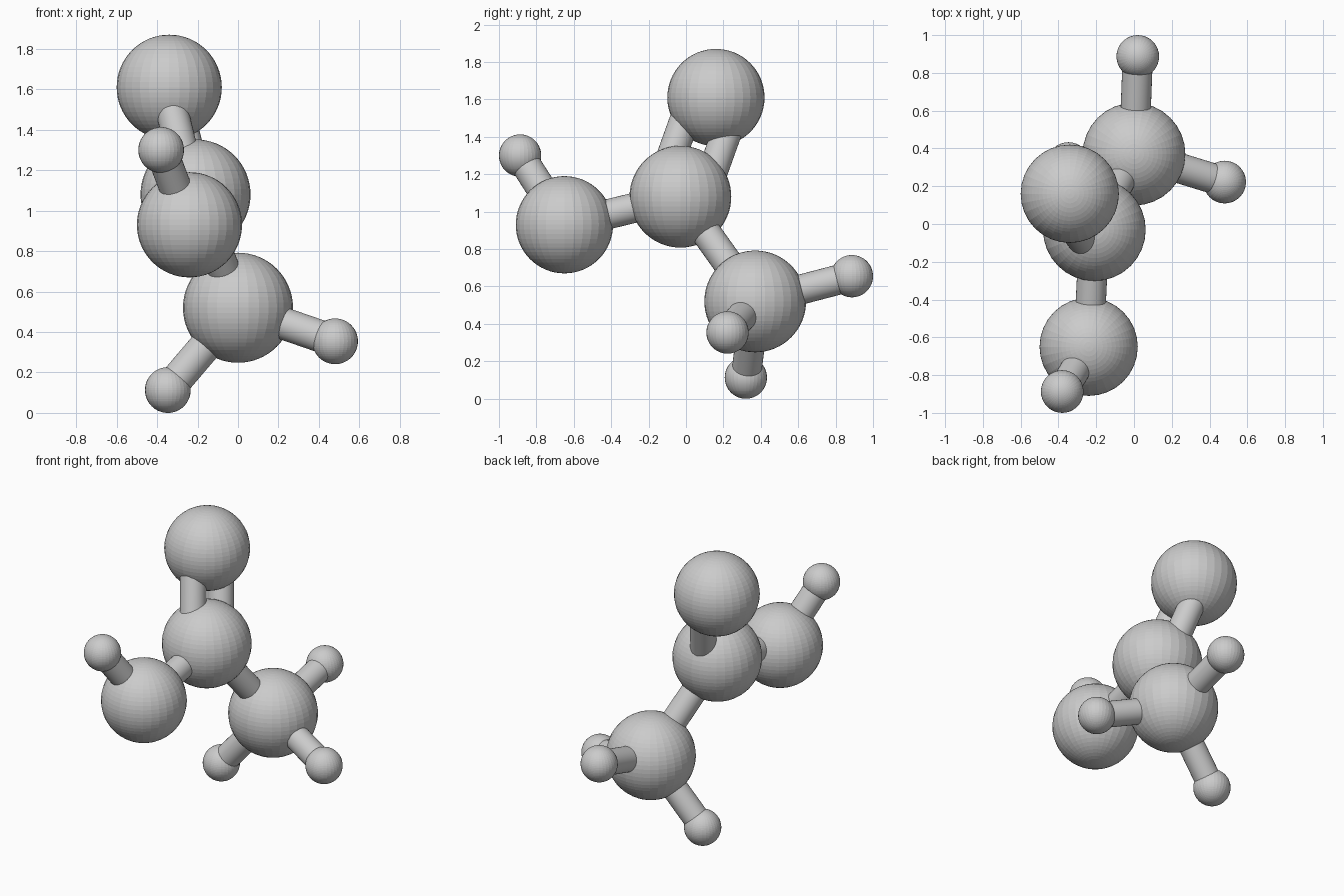
import bpy
from mathutils import Vector

cube = bpy.data.objects.get("Cube")
if cube:
    bpy.data.objects.remove(cube, do_unlink=True)

grey = bpy.data.materials.new("plain grey")
grey.use_nodes = True
grey.diffuse_color = (0.6, 0.6, 0.6, 1)
grey.node_tree.nodes["Principled BSDF"].inputs["Base Color"].default_value = (0.6, 0.6, 0.6, 1)

CARBON, OXYGEN, HYDROGEN, BOND = 0.272, 0.26, 0.113, 0.08

# Atom centres and radii
atoms = {
    "carbon_centre": ((-0.21, -0.03, 1.08), CARBON),
    "carbon_end": ((0.0, 0.37, 0.52), CARBON),
    "oxygen_top": ((-0.34, 0.16, 1.61), OXYGEN),
    "oxygen_front": ((-0.24, -0.65, 0.93), OXYGEN),
    "hydrogen_front": ((-0.38, -0.887, 1.30), HYDROGEN),
    "hydrogen_low": ((-0.347, 0.32, 0.113), HYDROGEN),
    "hydrogen_left": ((0.48, 0.222, 0.354), HYDROGEN),
    "hydrogen_back": ((0.02, 0.887, 0.655), HYDROGEN),
}
centre = {name: Vector(spec[0]) for name, spec in atoms.items()}


def finish(name):
    obj = bpy.context.object
    obj.name = name
    obj.data.materials.append(grey)
    return obj


def bond(name, start, end, shift=Vector()):
    """Cylinder between two atom centres, optionally moved sideways."""
    a, b = centre[start], centre[end]
    bpy.ops.mesh.primitive_cylinder_add(
        vertices=32, radius=BOND, depth=(b - a).length,
        location=(a + b) / 2 + shift,
        rotation=(b - a).to_track_quat("Z", "Y").to_euler())
    finish(name)
    bpy.ops.object.shade_smooth_by_angle()


# Faceted atoms
for name, (place, radius) in atoms.items():
    bpy.ops.mesh.primitive_uv_sphere_add(segments=32, ring_count=32, radius=radius, location=place)
    finish(name)

# Single bonds
bond("bond_carbons", "carbon_centre", "carbon_end")
bond("bond_oxygen_front", "carbon_centre", "oxygen_front")
bond("bond_hydrogen_front", "oxygen_front", "hydrogen_front")
for side in ("low", "left", "back"):
    bond("bond_hydrogen_" + side, "carbon_end", "hydrogen_" + side)

# Double bond, spread within the plane of the heavy atoms
axis = (centre["oxygen_top"] - centre["carbon_centre"]).normalized()
across = centre["carbon_end"] - centre["oxygen_front"]
across = (across - axis * across.dot(axis)).normalized()
for label, side in (("front", -1), ("back", 1)):
    bond("double_bond_" + label, "carbon_centre", "oxygen_top", across * side * 0.12)
